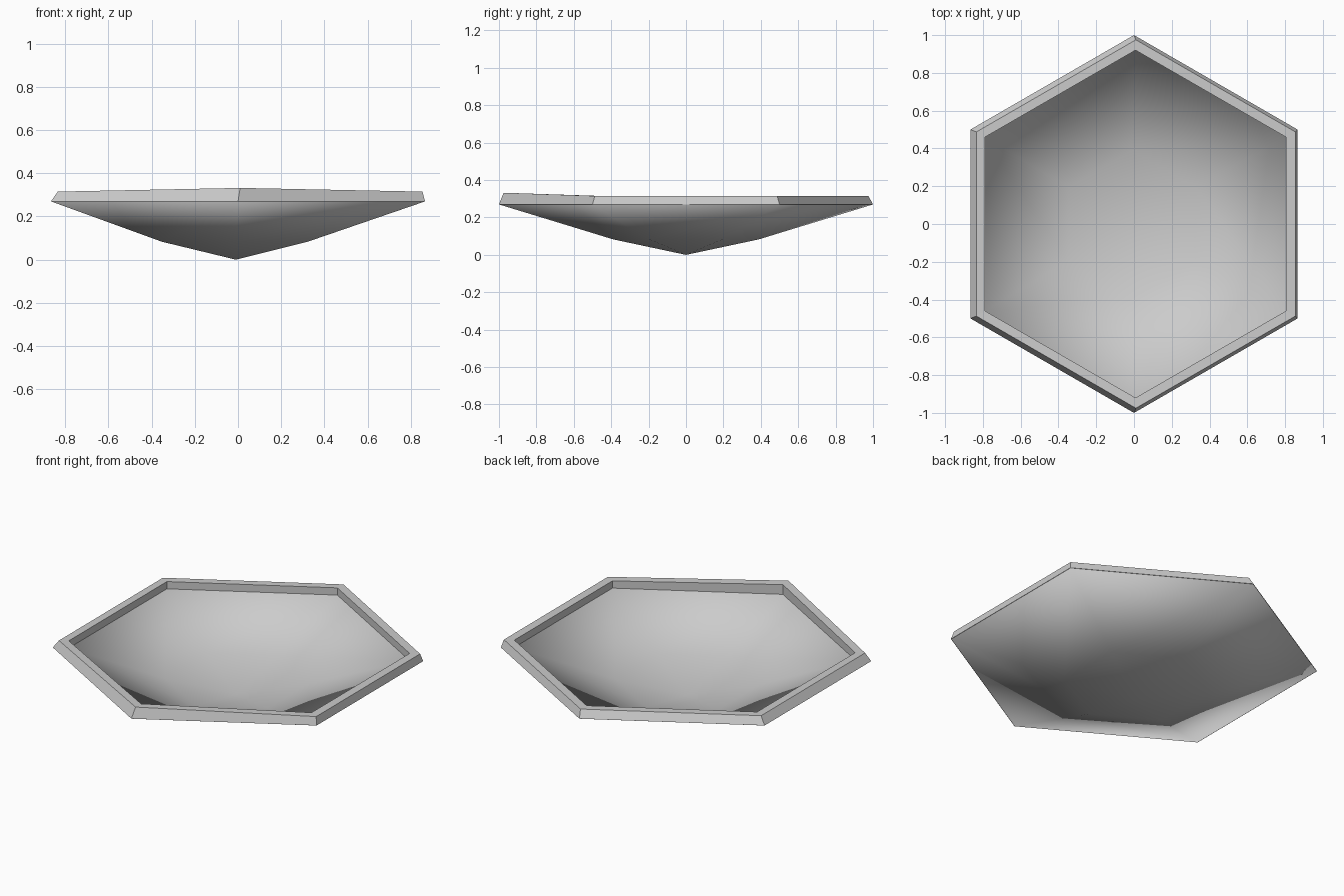
import bpy, bmesh
from math import cos, sin, radians

if "Cube" in bpy.data.objects:
    bpy.data.objects.remove(bpy.data.objects["Cube"])

grey = bpy.data.materials.new("light grey")
grey.use_nodes = True
colour = (0.6, 0.6, 0.6, 1)
grey.diffuse_color = colour
grey.node_tree.nodes["Principled BSDF"].inputs["Base Color"].default_value = colour


def hexagon(bm, radius, z, shift=0, front_lift=0):
    """Ring of six vertices, first at the front; radius 0 gives one point."""
    if radius == 0:
        return [bm.verts.new((shift, 0, z))]
    ring = []
    for i in range(6):
        a = radians(60 * i - 90)
        lift = front_lift if i == 0 else 0
        ring.append(bm.verts.new((radius * cos(a) + shift, radius * sin(a), z + lift)))
    return ring


def loft(name, rings, smooth=False, closed=False):
    """Join successive hexagons with faces."""
    bm = bmesh.new()
    loops = [hexagon(bm, *r) for r in rings]
    pairs = list(zip(loops, loops[1:]))
    if closed:
        pairs.append((loops[-1], loops[0]))
    for low, high in pairs:
        for i in range(6):
            j = (i + 1) % 6
            if len(low) == 1:
                corners = (low[0], high[j], high[i])
            elif len(high) == 1:
                corners = (low[i], low[j], high[0])
            else:
                corners = (low[i], low[j], high[j], high[i])
            bm.faces.new(corners)
    bmesh.ops.recalc_face_normals(bm, faces=bm.faces)
    for f in bm.faces:
        f.smooth = smooth
    mesh = bpy.data.meshes.new(name)
    bm.to_mesh(mesh)
    bm.free()
    mesh.materials.append(grey)
    obj = bpy.data.objects.new(name, mesh)
    bpy.context.collection.objects.link(obj)
    return obj


# Flat-sided raised rim: outer wall, top, inner wall, underside
loft("rim", [(1, 0.27), (0.975, 0.315, 0.01, 0.017),
             (0.92, 0.315, 0.008, 0.015), (0.92, 0.272, 0.008)], closed=True)

# Smooth dish shell; its upper lip is hidden inside the rim
loft("dish", [(0, 0, -0.01), (0.39, 0.083, -0.015), (0.998, 0.269),
              (0.965, 0.31, 0.01), (0.925, 0.31, 0.008), (0.922, 0.271, 0.008),
              (0.39, 0.11, -0.01), (0, 0.03, -0.01)], smooth=True)
